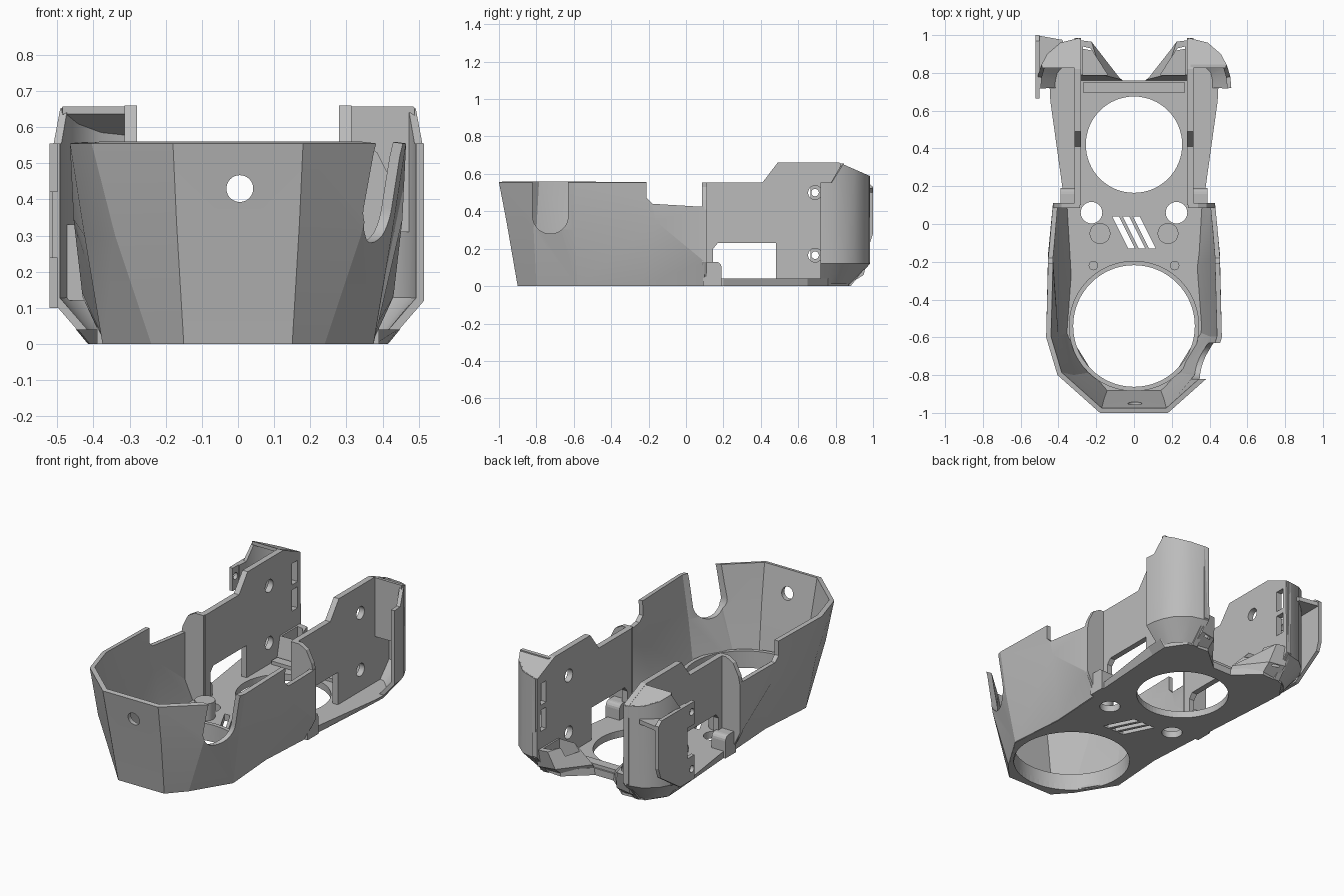
import bpy, bmesh, math

cube = bpy.data.objects.get("Cube")
if cube:
    bpy.data.objects.remove(cube, do_unlink=True)

grey = bpy.data.materials.new("plastic_grey")
grey.use_nodes = True
tone = (0.5, 0.5, 0.5, 1)
grey.diffuse_color = tone
grey.node_tree.nodes["Principled BSDF"].inputs["Base Color"].default_value = tone


def finish(name, bm):
    mesh = bpy.data.meshes.new(name)
    bm.to_mesh(mesh)
    bm.free()
    mesh.materials.append(grey)
    ob = bpy.data.objects.new(name, mesh)
    bpy.context.collection.objects.link(ob)
    return ob


def loft(name, rings):
    """Closed solid through rings of equal length."""
    bm = bmesh.new()
    vs = [[bm.verts.new(p) for p in ring] for ring in rings]
    n = len(vs[0])
    for a, b in zip(vs, vs[1:]):
        for i in range(n):
            j = (i + 1) % n
            bm.faces.new((a[i], a[j], b[j], b[i]))
    bm.faces.new(vs[0])
    bm.faces.new(vs[-1])
    bmesh.ops.recalc_face_normals(bm, faces=bm.faces)
    return finish(name, bm)


def place(axis, u, v, w):
    return {"x": (w, u, v), "y": (u, w, v), "z": (u, v, w)}[axis]


def prism(name, axis, pts, lo, hi):
    return loft(name, [[place(axis, u, v, w) for u, v in pts] for w in (lo, hi)])


def disc(name, axis, u, v, r, lo, hi, n=48):
    ang = [2 * math.pi * i / n for i in range(n)]
    return prism(name, axis, [(u + r * math.cos(t), v + r * math.sin(t)) for t in ang], lo, hi)


def box(name, x0, x1, y0, y1, z0, z1):
    return prism(name, "z", [(x0, y0), (x1, y0), (x1, y1), (x0, y1)], z0, z1)


def apply(ob, mod):
    bpy.context.view_layer.objects.active = ob
    bpy.ops.object.modifier_apply(modifier=mod.name)


def cut(ob, *cutters):
    for c in cutters:
        c.hide_render = True
        mod = ob.modifiers.new("cut", "BOOLEAN")
        mod.operation, mod.solver, mod.object = "DIFFERENCE", "EXACT", c
        apply(ob, mod)
        bpy.data.objects.remove(c, do_unlink=True)


def shell(name, rows, thick):
    """Open sheet, thickened inward."""
    bm = bmesh.new()
    vs = [[bm.verts.new(p) for p in row] for row in rows]
    for a, b in zip(vs, vs[1:]):
        for i in range(len(a) - 1):
            bm.faces.new((a[i], a[i + 1], b[i + 1], b[i]))
    ob = finish(name, bm)
    mod = ob.modifiers.new("thick", "SOLIDIFY")
    mod.thickness, mod.offset, mod.use_even_offset = thick, -1, True
    apply(ob, mod)
    return ob


def smooth(ob, angle=30):
    bpy.ops.object.select_all(action="DESELECT")
    ob.select_set(True)
    bpy.context.view_layer.objects.active = ob
    bpy.ops.object.shade_smooth_by_angle(angle=math.radians(angle))


def flip(pts, s):
    return [(p[0] * s, *p[1:]) for p in pts]


def both(pts):
    """Right half mirrored, then left half, as one run."""
    return flip(pts, -1)[::-1] + list(pts)


# Faceted front shroud
low = [(.15, -.9, 0), (.24, -.8, 0), (.375, -.58, 0), (.35, -.24, 0), (.37, .1, 0)]
mid = [(.17, -.958, .335), (.34, -.815, .3), (.425, -.6, .3), (.455, -.16, .345), (.43, .1, .13)]
top = [(.18, -1, .555), (.405, -.8, .555), (.465, -.6, .555), (.455, -.21, .555), (.43, .1, .555)]
shroud = shell("front_shroud", [both(low), both(mid), both(top)], .026)
cut(shroud,
    prism("c", "x", [(-.21, .6), (-.21, .47), (-.18, .44), (.07, .425), (.15, .425), (.15, .6)], -.7, .7),
    disc("c", "y", .005, .43, .037, -1.1, -.8),
    disc("c", "x", -.725, .375, .095, .27, .6),
    box("c", .27, .6, -.82, -.63, .375, .7))
smooth(shroud, 20)

# Floor plate with openings
edge = [(.15, -.9), (.235, -.8), (.37, -.58), (.345, -.24), (.365, .1), (.38, .2),
        (.41, .65), (.415, .76), (.34, .87), (.2, .88), (.06, .76)]
full = both(edge)
floor = loft("floor_plate", [[(x, y, 0) for x, y in full],
                             [(x * (1.08 if .3 < y < .8 else 1), y, .04) for x, y in full]])
lip = disc("fan_ring", "z", 0, -.54, .345, .03, .1, 64)
for ob in (floor, lip):
    cut(ob, disc("c", "z", 0, -.54, .322, -.1, .3, 64))
cut(floor, disc("c", "z", 0, .42, .255, -.1, .3, 64))
for s in (1, -1):
    cut(floor, disc("c", "z", .225 * s, .06, .057, -.1, .3))
for i in (-1, 0, 1):
    o = .055 * i
    cut(floor, prism("c", "z", [(o - .06, .04), (o - .025, .04), (o + .06, -.13), (o + .025, -.13)], -.1, .3))
smooth(lip)

# Raised crossbar behind the rear opening
box("rear_crossbar", -.27, .27, .695, .75, .03, .06)

# Outlines shared by the two rear sides
wall_side = [(.1, 0), (.1, .555), (.41, .555), (.49, .66), (.82, .66), (.98, .59), (.985, .13), (.88, 0)]
join = [(.285, .01), (.37, .01), (.43, .13), (.43, .41), (.42, .46), (.385, .53), (.34, .555), (.285, .555)]
pod_low = [(.42, .72), (.42, .76), (.41, .8), (.38, .84), (.34, .87), (.29, .88)]
pod_path = [(.515, .72), (.51, .78), (.492, .84), (.46, .9), (.39, .96), (.29, .985)]
foot = [(.09, 0), (.19, 0), (.19, .1)]
foot += [(.16 + .03 * math.cos(t), .1 + .03 * math.sin(t)) for t in (.4, .8, 1.2, 1.57)] + [(.09, .13)]


def roof_z(y):
    if y < .8:
        return .555
    return .66 - max(0, y - .82) * .44


for s, side in ((1, "left"), (-1, "right")):
    # Tall flat side wall with window, screw holes and cable slots
    wall = prism(side + "_side_wall", "x", wall_side, .28 * s, .314 * s)
    cut(wall,
        prism("c", "x", [(.145, .04), (.48, .04), (.48, .23), (.17, .23), (.145, .2)], .2 * s, .4 * s),
        disc("c", "x", .69, .5, .037, .2 * s, .4 * s),
        disc("c", "x", .69, .165, .037, .2 * s, .4 * s),
        box("c", .2 * s, .4 * s, .9, .955, .27, .395),
        box("c", .2 * s, .4 * s, .9, .955, .425, .55))

    # Round-shouldered panel joining the shroud to the wall, and its foot
    prism(side + "_joining_panel", "y", flip(join, s), .085, .112)
    prism(side + "_panel_foot", "x", foot, .3 * s, .39 * s)

    # Hollow rear pod
    rows = [[(x, y, .01) for x, y in pod_low],
            [(x, y, .12) for x, y in pod_path],
            [(x, y, roof_z(y)) for x, y in pod_path]]
    rows = [flip(r, s)[::s] for r in rows]
    smooth(shell(side + "_rear_pod", rows, .022))
    plan = flip([(.29, .825), (.485, .825)] + [(x - .004, y - .004) for x, y in pod_path[2:]], s)
    loft(side + "_pod_roof", [[(x, y, roof_z(y) - d) for x, y in plan] for d in (.022, .001)])

    # Air outlet angled towards the rear opening
    duct = loft(side + "_air_outlet", [
        flip([(.06, .755, .01), (.3, .755, .01), (.3, .87, .01), (.2, .87, .01)], s),
        flip([(.07, .765, .06), (.3, .765, .06), (.3, .95, .06), (.2, .93, .06)], s),
        flip([(.17, .79, .17), (.3, .79, .17), (.3, .975, .17), (.225, .965, .17)], s)])
    cut(duct, prism("c", "z", flip([(.14, .79), (.27, .79), (.27, .94), (.23, .93)], s), .05, .3))

    # Screw bosses
    smooth(disc(side + "_boss", "z", .18 * s, -.05, .055, .03, .14))
    smooth(disc(side + "_small_boss", "z", .215 * s, -.22, .025, .03, .08, 24))

# Front faces of the pods: high on the left one, low on the right one
box("left_pod_front", .3, .488, .825, .845, .31, .655)
box("right_pod_front", -.498, -.3, .825, .845, .12, .33)

# Mounting plate with screw lugs outside the right pod, and the web joining them
plate = prism("right_lug_plate", "x", [(.665, .1), (.8, .1), (.98, .22), (1, .28), (1, .53), (.97, .555),
                                       (.665, .555)], -.522, -.5)
cut(plate, box("c", -.6, -.4, .6, .73, .24, .42),
    disc("c", "x", .69, .5, .02, -.6, -.4),
    disc("c", "x", .69, .165, .02, -.6, -.4))
web = [(-.51, .998), (-.51, .8), (-.47, .86), (-.37, .955), (-.38, .975)]
prism("right_plate_web", "z", web, .5, .525)
bpy.ops.object.select_all(action="DESELECT")
